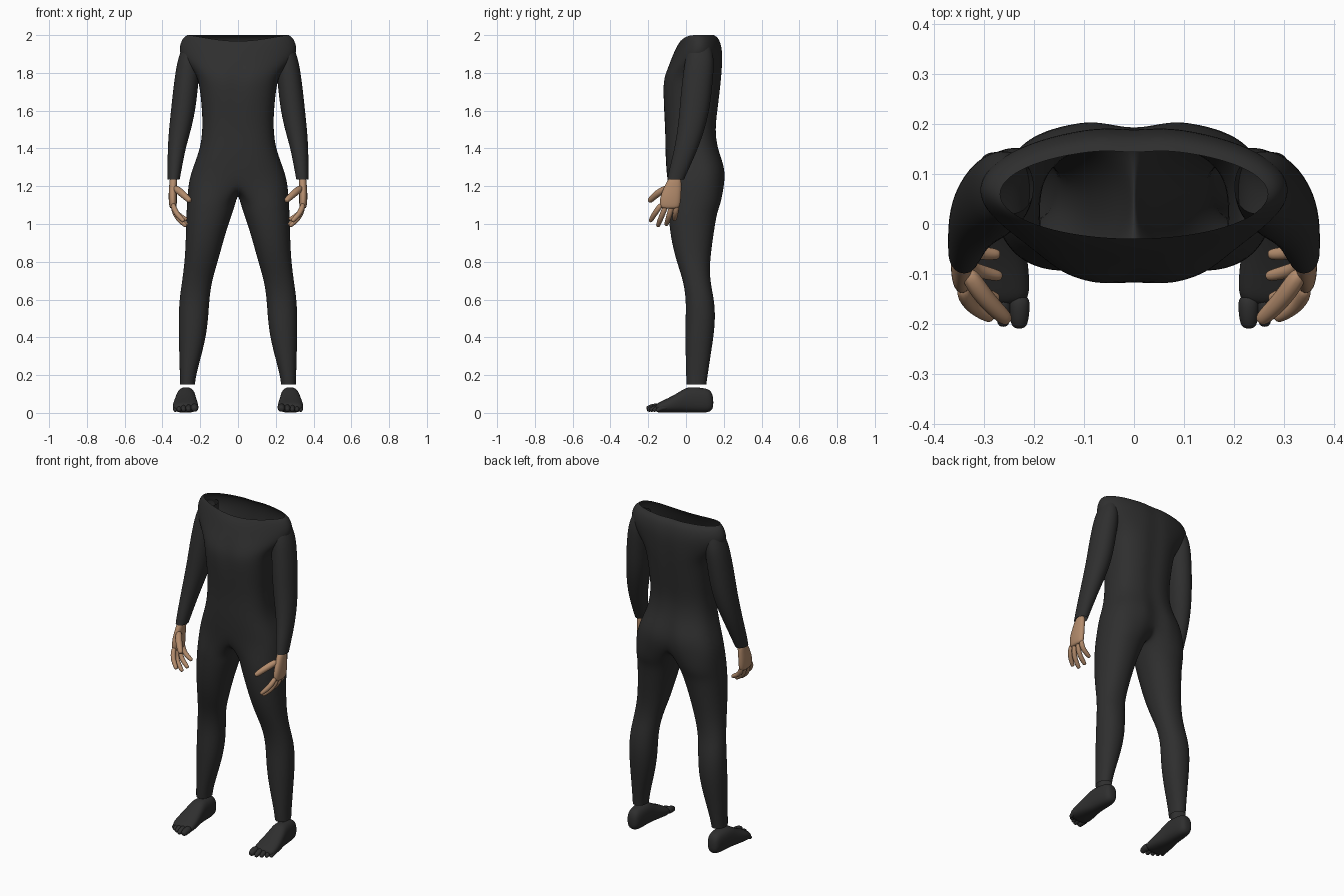
import bpy, bmesh, math
from mathutils import Vector

cube = bpy.data.objects.get("Cube")
if cube:
    bpy.data.objects.remove(cube, do_unlink=True)


def material(name, color):
    m = bpy.data.materials.new(name)
    m.use_nodes = True
    m.diffuse_color = color
    m.node_tree.nodes["Principled BSDF"].inputs["Base Color"].default_value = color
    return m


SUIT = material("charcoal suit", (0.028, 0.028, 0.028, 1))
SKIN = material("tan skin", (0.45, 0.26, 0.15, 1))


def power(v, p):
    return math.copysign(abs(v) ** (2 / p), v)


def oval(angles, u0, u1, v0, v1, p):
    """Superellipse points filling a rectangle."""
    return [((u0 + u1) / 2 + (u1 - u0) / 2 * power(math.cos(a), p),
             (v0 + v1) / 2 + (v1 - v0) / 2 * power(math.sin(a), p)) for a in angles]


def circle(n):
    return [math.tau * i / n for i in range(n)]


def bridge(bm, a, b, closed=True):
    n = len(a)
    for i in range(n if closed else n - 1):
        j = (i + 1) % n
        bm.faces.new((a[i], a[j], b[j], b[i]))


def loft(bm, rings, cap_start=False, cap_end=False):
    loops = [[bm.verts.new(c) for c in r] for r in rings]
    for a, b in zip(loops, loops[1:]):
        bridge(bm, a, b)
    if cap_start:
        bm.faces.new(loops[0])
    if cap_end:
        bm.faces.new(loops[-1])


def tube(bm, path, radius, n=8):
    """Tapered round-ended digit along a path."""
    pts = [Vector(c) for c in path]
    tip = (pts[-1] - pts[-2]).normalized()
    pts.append(pts[-1] + tip * radius * 0.4)
    sizes = [1, 0.95, 0.8, 0.45]
    rings = []
    for i, c in enumerate(pts):
        d = pts[min(i + 1, len(pts) - 1)] - pts[max(i - 1, 0)]
        q = d.to_track_quat('Z', 'Y')
        r = radius * sizes[i]
        rings.append([c + q @ Vector((r * math.cos(a), r * math.sin(a), 0)) for a in circle(n)])
    loft(bm, rings, True, True)


def finish(name, bm, mat, levels=2):
    """Mirror, smooth and colour a left-side mesh."""
    bmesh.ops.recalc_face_normals(bm, faces=bm.faces[:])
    me = bpy.data.meshes.new(name)
    bm.to_mesh(me)
    bm.free()
    me.materials.append(mat)
    for f in me.polygons:
        f.use_smooth = True
    ob = bpy.data.objects.new(name, me)
    bpy.context.collection.objects.link(ob)
    mirror = ob.modifiers.new("Mirror", 'MIRROR')
    mirror.merge_threshold = 0.0005
    sub = ob.modifiers.new("Smooth", 'SUBSURF')
    sub.levels = sub.render_levels = levels
    return ob


# Bodysuit: half torso rings that split into a leg
HALF, INNER = 16, 8
torso = [  # height, half width, front, back
    (2.0, .27, -.03, .15), (1.985, .295, -.04, .178), (1.93, .316, -.055, .195),
    (1.87, .3, -.08, .197), (1.8, .225, -.112, .192), (1.74, .205, -.127, .187),
    (1.6, .19, -.117, .17), (1.5, .188, -.11, .157), (1.4, .2, -.11, .17),
    (1.31, .235, -.106, .208), (1.23, .262, -.1, .213)]
legs = [  # height, inner, outer, front, back
    (1.12, .01, .271, -.096, .19), (1.07, .025, .273, -.094, .168), (1, .05, .275, -.09, .155),
    (.9, .08, .278, -.076, .14), (.8, .107, .283, -.05, .127), (.7, .138, .296, -.015, .127),
    (.6, .152, .311, 0, .15), (.5, .157, .315, -.003, .156), (.4, .17, .314, -.004, .146),
    (.3, .195, .311, -.002, .13), (.2, .222, .308, 0, .115), (.15, .228, .308, .003, .108)]

bm = bmesh.new()
previous = None
half_angles = [math.pi * (i / HALF - 0.5) for i in range(HALF + 1)]
for z, w, front, back in torso:
    row = []
    for i, (x, y) in enumerate(oval(half_angles, -w, w, front, back, 2 if z > 1.85 else 2.6)):
        dz = 0
        if z > 1.95:  # neckline dips at the front
            dz = -0.032 * max(0, math.cos(i / HALF * math.pi)) ** 3
        if i == HALF:  # spine and seat groove
            y -= 0.022 if z < 1.35 else 0.008
        if i == 0 and 1.7 < z < 1.85:  # breastbone
            y += 0.01
        row.append(bm.verts.new((0 if i in (0, HALF) else x, y, z + dz)))
    if previous:
        bridge(bm, previous, row, closed=False)
    previous = row

# Crotch saddle on the centre plane
front, back = previous[0].co.y, previous[-1].co.y
for i in range(1, INNER):
    t = 1 - i / INNER
    y = front + (back - front) * t
    previous.append(bm.verts.new((0, y, 1.23 - 0.075 * math.sin(math.pi * t) ** 0.6)))

spread = math.radians(125)
leg_angles = [spread * (2 * i / HALF - 1) for i in range(HALF + 1)]
leg_angles += [spread + (math.tau - 2 * spread) * i / INNER for i in range(1, INNER)]
for z, *box in legs:
    row = [bm.verts.new((x, y, z)) for x, y in oval(leg_angles, *box, 2.15)]
    bridge(bm, previous, row)
    previous = row
finish("bodysuit", bm, SUIT)

# Sleeves
sleeve = [
    (1.95, .2, .29, .02, .13), (1.88, .2, .318, -.005, .15), (1.8, .203, .333, -.016, .147),
    (1.7, .213, .346, -.028, .138), (1.6, .225, .356, -.036, .125), (1.5, .247, .367, -.046, .1),
    (1.4, .277, .373, -.062, .065), (1.3, .296, .374, -.087, .02), (1.235, .308, .373, -.1, -.01)]
bm = bmesh.new()
loft(bm, [[(x, y, z) for x, y in oval(circle(16), *box, 2.1)] for z, *box in sleeve])
finish("sleeves", bm, SUIT)

# Hands: palm, four curled fingers and a thumb
palm = [
    (1.26, .32, .362, -.085, -.025), (1.2, .322, .365, -.115, -.022), (1.15, .324, .369, -.138, -.024),
    (1.1, .322, .366, -.143, -.028), (1.08, .33, .36, -.13, -.04)]
bm = bmesh.new()
loft(bm, [[(x, y, z) for x, y in oval(circle(12), *box, 2.4)] for z, *box in palm], True, True)
fingers = [  # base y, middle y and z, tip x, y and z
    (-.126, -.163, 1.06, .29, -.187, 1.018), (-.1, -.13, 1.04, .278, -.148, .992),
    (-.072, -.09, 1.04, .272, -.104, .998), (-.046, -.056, 1.055, .276, -.061, 1.025)]
for base, my, mz, tx, ty, tz in fingers:
    tube(bm, [(.346, base, 1.11), (.332, my, mz), (tx, ty, tz)], 0.017)
tube(bm, [(.338, -.09, 1.195), (.3, -.15, 1.165), (.257, -.19, 1.125)], 0.022)
finish("hands", bm, SKIN)

# Feet: body lofted from heel to ball, then toes
foot = [  # y, inner, outer, bottom, top
    (.145, .255, .29, .03, .08), (.132, .236, .31, .006, .122), (.1, .228, .317, 0, .132),
    (.05, .225, .324, 0, .137), (.005, .223, .329, 0, .138), (-.03, .219, .336, 0, .115),
    (-.08, .211, .345, 0, .086), (-.13, .207, .348, 0, .062), (-.165, .215, .335, .004, .045)]
bm = bmesh.new()
loft(bm, [[(x, y, z) for x, z in oval(circle(16), *box, 2.5)] for y, *box in foot], True, True)
toes = [(.23, -.2, .024), (.262, -.198, .018), (.288, -.185, .017), (.312, -.17, .016), (.332, -.152, .015)]
for x, y, r in toes:
    tube(bm, [(x, y + .06, .03), (x, y + .025, .028), (x, y, r * .9)], r)
finish("feet", bm, SUIT)
